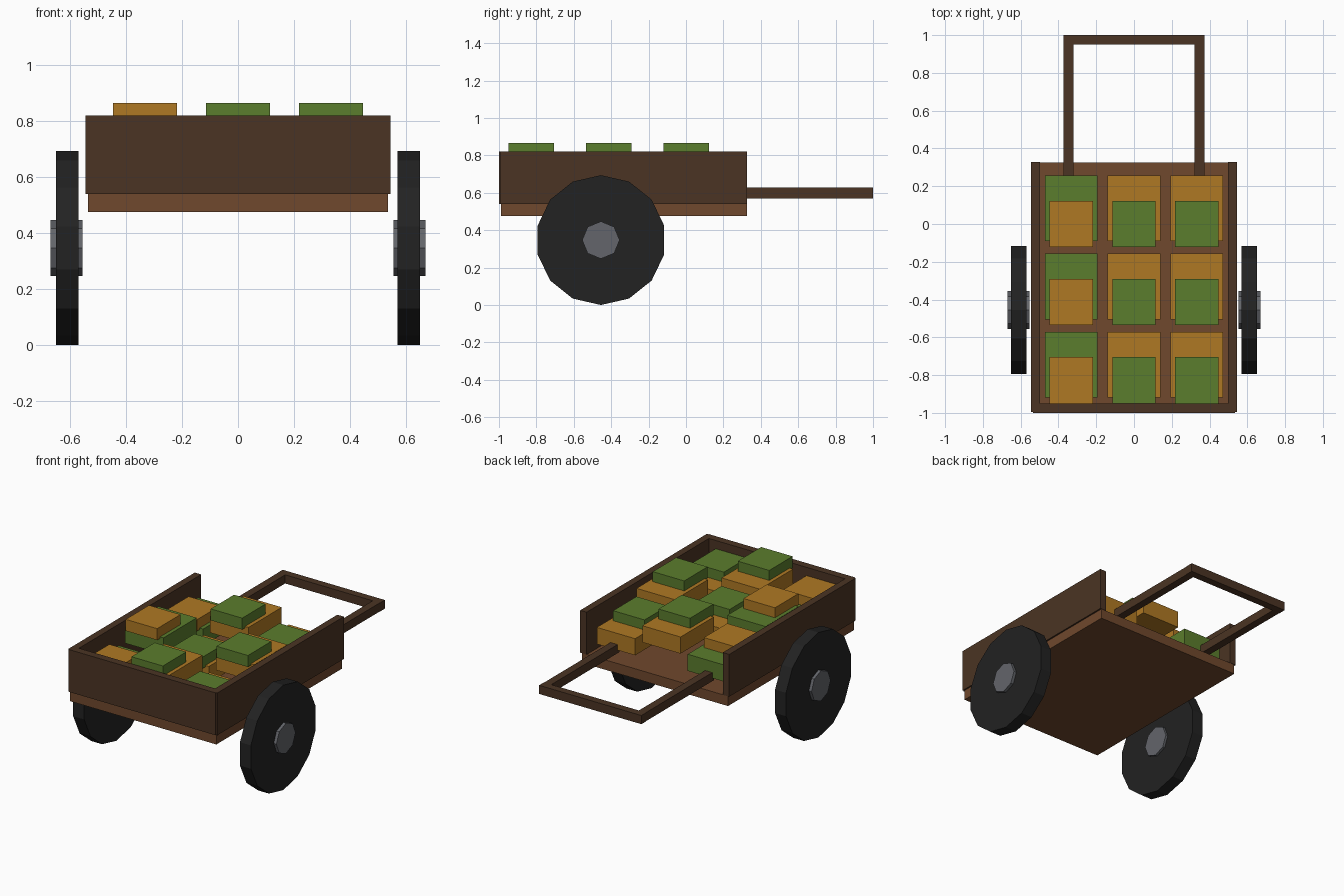
import bpy
import bmesh
import math
from mathutils import Matrix

old = bpy.data.objects.get("Cube")
if old:
    bpy.data.objects.remove(old, do_unlink=True)


def material(name, rgb):
    m = bpy.data.materials.new(name)
    m.use_nodes = True
    col = (*rgb, 1.0)
    m.diffuse_color = col
    m.node_tree.nodes["Principled BSDF"].inputs["Base Color"].default_value = col
    return m


DARK = material("dark wood", (0.07, 0.034, 0.017))
PLANK = material("floor wood", (0.16, 0.065, 0.026))
TYRE = material("black tyre", (0.016, 0.016, 0.016))
METAL = material("grey metal", (0.125, 0.13, 0.145))
GREEN = material("green crop", (0.105, 0.205, 0.026))
ORANGE = material("orange crop", (0.43, 0.19, 0.017))


def finish(bm, name, mat):
    mesh = bpy.data.meshes.new(name)
    bm.to_mesh(mesh)
    bm.free()
    mesh.materials.append(mat)
    obj = bpy.data.objects.new(name, mesh)
    bpy.context.collection.objects.link(obj)
    return obj


def box(name, mat, x, y, z):
    """Box from (low, high) ranges on each axis."""
    bm = bmesh.new()
    ranges = (x, y, z)
    mid = [(a + b) / 2 for a, b in ranges]
    size = [b - a for a, b in ranges]
    bmesh.ops.create_cube(
        bm, size=1, matrix=Matrix.Translation(mid) @ Matrix.Diagonal((*size, 1)))
    return finish(bm, name, mat)


def disc(name, mat, sides, radius, width, centre):
    """Flat-sided cylinder along x with a corner pointing straight up."""
    bm = bmesh.new()
    bmesh.ops.create_cone(bm, cap_ends=True, segments=sides,
                          radius1=radius, radius2=radius, depth=width)
    top = max(bm.verts, key=lambda v: v.co.x).co
    spin = Matrix.Rotation(-math.atan2(top.y, top.x), 4, 'Z')
    bm.transform(Matrix.Translation(centre) @ Matrix.Rotation(math.pi / 2, 4, 'Y') @ spin)
    return finish(bm, name, mat)


# Cart bed, open at the back
box("floor", PLANK, (-0.535, 0.535), (-0.99, 0.325), (0.475, 0.54))
box("front_board", DARK, (-0.535, 0.535), (-1.0, -0.95), (0.54, 0.82))

# Mirrored side boards, handle bars and wheels
for side, s in (("left", 1), ("right", -1)):
    box(side + "_board", DARK, sorted((s * 0.498, s * 0.545)), (-0.995, 0.327), (0.54, 0.82))
    box(side + "_handle_bar", DARK, sorted((s * 0.32, s * 0.372)), (0.24, 0.96), (0.57, 0.627))
    disc(side + "_wheel", TYRE, 14, 0.347, 0.08, (s * 0.61, -0.455, 0.347))
    disc(side + "_hub", METAL, 8, 0.1, 0.115, (s * 0.612, -0.455, 0.347))
box("handle_crossbar", DARK, (-0.374, 0.374), (0.95, 1.0), (0.57, 0.627))

# Cargo: two layers of blocks in a checkerboard of heights
for row in range(3):
    for col in range(3):
        lift = 0.1 * ((row + col) % 2)
        tag = f"_{row + 1}_{col + 1}"
        low, high = (GREEN, ORANGE) if col == 0 else (ORANGE, GREEN)
        x = (col - 1) * 0.332
        y = -0.745 + row * 0.414
        box("lower_crop" + tag, low, (x - 0.14, x + 0.14),
            (y - 0.174, y + 0.174), (0.59 + lift, 0.7 + lift))
        y -= 0.082
        box("upper_crop" + tag, high, (x - 0.115, x + 0.115),
            (y - 0.122, y + 0.122), (0.69 + lift, 0.766 + lift))
